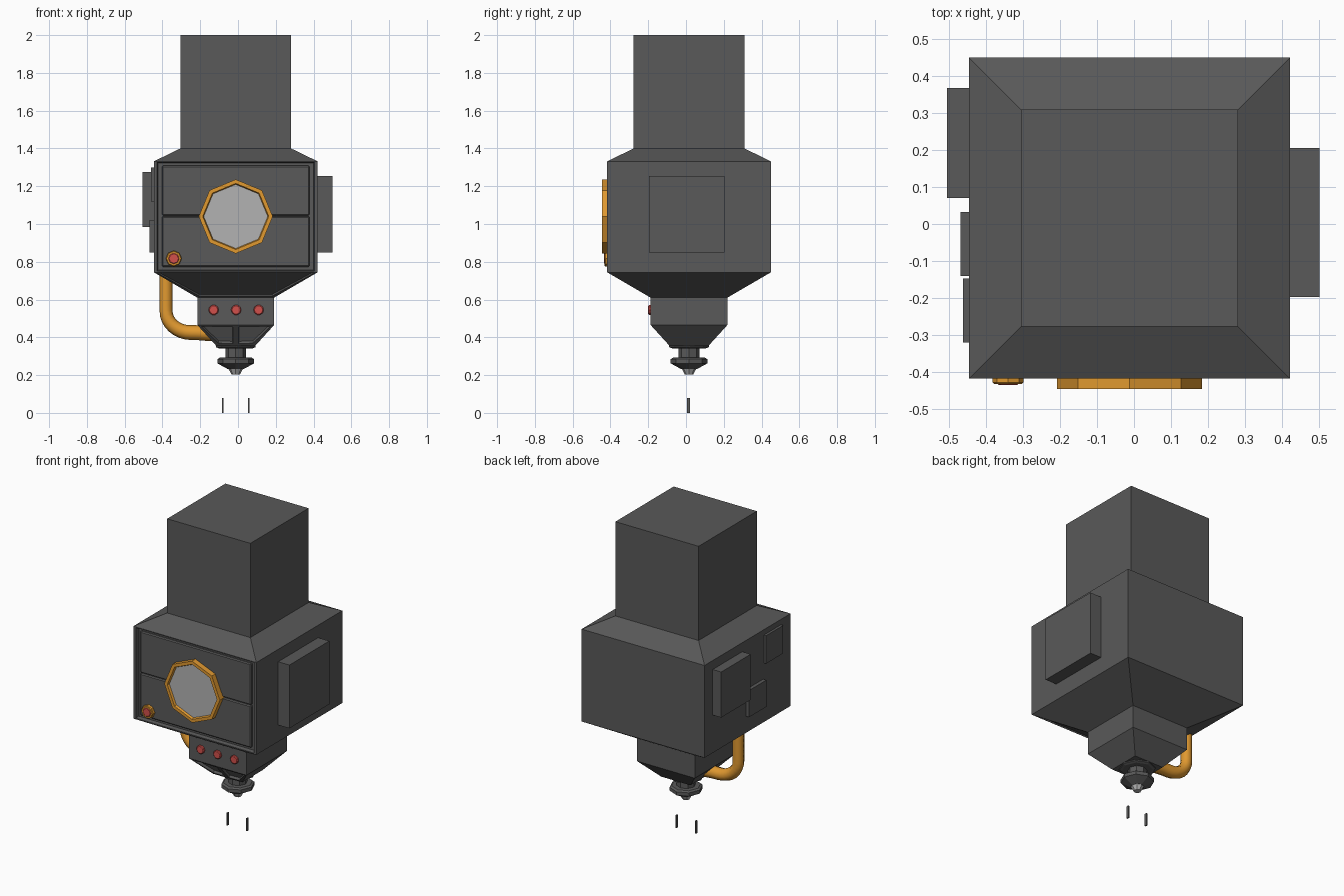
import bpy, bmesh, math
from mathutils import Vector, Matrix

if "Cube" in bpy.data.objects:
    bpy.data.objects.remove(bpy.data.objects["Cube"])

CX, CY = -0.012, 0.016          # centre axis of the machine


def material(name, rgb):
    m = bpy.data.materials.new(name)
    m.diffuse_color = (*rgb, 1)
    m.use_nodes = True
    m.node_tree.nodes["Principled BSDF"].inputs["Base Color"].default_value = m.diffuse_color
    return m


DARK = material("dark_metal", (0.1, 0.1, 0.1))
MID = material("mid_metal", (0.2, 0.2, 0.2))
LIGHT = material("light_metal", (0.45, 0.45, 0.45))
ORANGE = material("orange_paint", (0.75, 0.32, 0.03))
RED = material("red_lamp", (0.65, 0.08, 0.07))


def finish(bm, name, *mats):
    bmesh.ops.recalc_face_normals(bm, faces=bm.faces)
    me = bpy.data.meshes.new(name)
    bm.to_mesh(me)
    bm.free()
    for m in mats:
        me.materials.append(m)
    ob = bpy.data.objects.new(name, me)
    bpy.context.collection.objects.link(ob)
    return ob


def loft(profile, n, centre, front=False, closed=False):
    """Stack n-sided rings of (radius, height); for n=4 radius is the half width.
    front=True points the axis towards -y."""
    bm = bmesh.new()
    rings = []
    turn = math.pi / n if n == 4 else 0
    for r, h in profile:
        r *= math.sqrt(2) if n == 4 else 1
        ring = [(r * math.cos(turn + i * math.tau / n),
                 r * math.sin(turn + i * math.tau / n), h) for i in range(n)]
        rings.append([bm.verts.new(p) for p in ring])
    pairs = list(zip(rings, rings[1:]))
    if closed:
        pairs.append((rings[-1], rings[0]))
    else:
        bm.faces.new(rings[0])
        bm.faces.new(rings[-1])
    for a, b in pairs:
        for i in range(n):
            j = (i + 1) % n
            bm.faces.new((a[i], a[j], b[j], b[i]))
    m = Matrix.Translation(centre)
    if front:
        m = m @ Matrix.Rotation(math.pi / 2, 4, 'X')
    bm.transform(m)
    bmesh.ops.recalc_face_normals(bm, faces=bm.faces)
    return bm


def front_face(bm, z):
    """Front-facing face whose centre lies near height z."""
    bm.normal_update()
    faces = [f for f in bm.faces if f.normal.y < -0.3 and abs(f.normal.x) < 0.3]
    return min(faces, key=lambda f: abs(f.calc_center_median().z - z))


def box(name, lo, hi, mat=DARK, bevel=0.0):
    lo, hi = Vector(lo), Vector(hi)
    bm = bmesh.new()
    bmesh.ops.create_cube(bm, size=1, matrix=Matrix.Translation((lo + hi) / 2)
                          @ Matrix.Diagonal((*(hi - lo), 1)))
    if bevel:
        bmesh.ops.bevel(bm, geom=bm.edges[:], offset=bevel, segments=1, affect='EDGES')
    return finish(bm, name, mat)


# Support column
finish(loft([(0.293, 1.38), (0.293, 2.0)], 4, (CX, CY, 0)), "support_column", DARK)

# Main housing with recessed front bay and inset lower slope
bm = loft([(0.203, 0.61), (0.433, 0.744), (0.433, 1.332), (0.293, 1.4)], 4, (CX, CY, 0))
bay = front_face(bm, 1.04)
slope = front_face(bm, 0.68)
bmesh.ops.inset_individual(bm, faces=[bay], thickness=0.024)
for v in bay.verts:
    v.co.z += 0.012 if v.co.z > 1 else -0.01
bmesh.ops.inset_individual(bm, faces=[bay], thickness=0.006, depth=-0.025)
bmesh.ops.inset_individual(bm, faces=[slope], thickness=0.02)
bmesh.ops.inset_individual(bm, faces=[slope], thickness=0.004, depth=-0.008)
finish(bm, "main_housing", DARK)

# Two bevelled front panels with a seam between them
for name, z0, z1 in (("lower_front_panel", 0.773, 1.041), ("upper_front_panel", 1.045, 1.309)):
    box(name, (-0.403, -0.405, z0), (0.379, -0.385, z1), DARK, 0.006) \
        .location.y = -0.005

# Octagonal window and rim
finish(loft([(0.196, -0.02), (0.196, 0.03), (0.175, 0.03), (0.168, 0.012), (0.168, -0.02)],
            8, (CX, -0.415, 1.04), True, True), "window_rim", ORANGE)
finish(loft([(0.17, -0.01), (0.17, 0.016)], 8, (CX, -0.415, 1.04), True), "window", LIGHT)

# Push button on the front
finish(loft([(0.042, -0.015), (0.042, 0.012), (0.038, 0.016)], 8, (-0.34, -0.415, 0.817), True),
       "button_collar", ORANGE)
finish(loft([(0.029, 0), (0.029, 0.016), (0.025, 0.019)], 8, (-0.34, -0.415, 0.817), True),
       "button", RED)

# Side boxes
box("right_side_box", (0.41, -0.197, 0.85), (0.50, 0.205, 1.253))
box("left_large_box", (-0.505, 0.07, 0.985), (-0.43, 0.367, 1.275))
box("left_lower_box", (-0.468, -0.14, 0.85), (-0.43, 0.033, 1.02))
box("left_upper_box", (-0.461, -0.32, 1.12), (-0.43, -0.147, 1.298))

# Tool head with two pockets in the front slope
bm = loft([(0.103, 0.355), (0.203, 0.465), (0.203, 0.615)], 4, (CX, CY, 0))
face = front_face(bm, 0.41)
bmesh.ops.bisect_plane(bm, geom=[face] + face.edges[:] + face.verts[:],
                       plane_co=(CX, 0, 0), plane_no=(1, 0, 0))
bm.normal_update()
pockets = [f for f in bm.faces if f.normal.y < -0.3 and f.calc_center_median().z < 0.46]
bmesh.ops.inset_individual(bm, faces=pockets, thickness=0.022)
bmesh.ops.inset_individual(bm, faces=pockets, thickness=0.004, depth=-0.015)
for f in pockets:
    f.material_index = 1
finish(bm, "tool_head", DARK, MID)

# Indicator lamps on the tool head
for i in (-1, 0, 1):
    finish(loft([(0.027, -0.01), (0.027, 0.009), (0.022, 0.013)], 10,
                (CX + 0.002 + i * 0.119, -0.187, 0.545), True), f"indicator_lamp_{i + 2}", RED)

# Nozzle stack
finish(loft([(0.09, 0.342), (0.105, 0.348), (0.105, 0.362)], 8, (CX, CY, 0)), "nozzle_plate", DARK)
finish(loft([(0.055, 0.28), (0.055, 0.345)], 8, (CX, CY, 0)), "nozzle_neck", DARK)
finish(loft([(0.042, 0.232), (0.097, 0.262), (0.097, 0.284), (0.085, 0.292)], 8, (CX, CY, 0)),
       "nozzle_flange", DARK)
finish(loft([(0.022, 0.203), (0.04, 0.236)], 8, (CX, CY, 0)), "nozzle_tip", LIGHT)

# Thin guide pins standing below the nozzle
for side, name in ((-1, "left_guide_pin"), (1, "right_guide_pin")):
    x = CX + side * 0.068
    box(name, (x - 0.004, 0.005, 0), (x + 0.004, 0.02, 0.08))

# Bent hose from housing to tool head
cu = bpy.data.curves.new("hose", 'CURVE')
cu.dimensions = '3D'
cu.bevel_depth = 0.034
cu.bevel_resolution = 2
cu.resolution_u = 8
cu.use_fill_caps = True
sp = cu.splines.new('BEZIER')
path = [(-0.381, 0.78, 0, 0.05, 1), (-0.381, 0.54, 0, 0.065, 1),
        (-0.25, 0.425, 0.07, 0, 1.15), (-0.13, 0.42, 0.04, 0, 1.2)]
sp.bezier_points.add(len(path) - 1)
for bp, (x, z, dx, dz, r) in zip(sp.bezier_points, path):
    bp.co = (x, CY, z)
    bp.handle_left = (x - dx, CY, z + dz)
    bp.handle_right = (x + dx, CY, z - dz)
    bp.radius = r
cu.materials.append(ORANGE)
bpy.context.collection.objects.link(bpy.data.objects.new("hose", cu))
